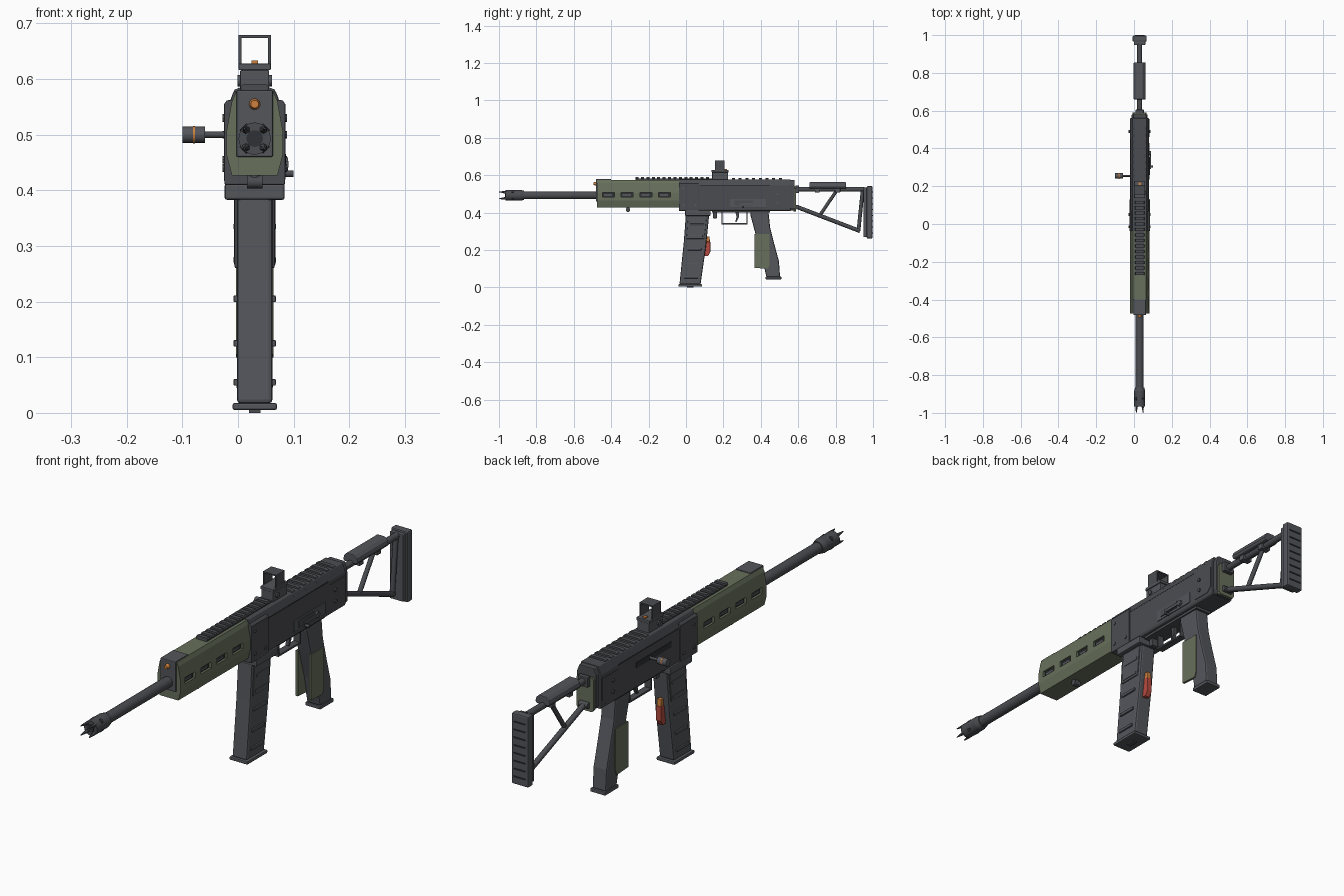
import bpy, bmesh, math
from mathutils import Vector

CX = 0.03  # the body sits off centre because the charging knob sticks out on one side


def colour(name, r, g, b):
    m = bpy.data.materials.new(name)
    m.diffuse_color = (r, g, b, 1)
    return m


METAL = colour("dark_metal", 0.070, 0.073, 0.082)
POLY = colour("grey_polymer", 0.088, 0.092, 0.105)
GREEN = colour("olive_green", 0.135, 0.160, 0.105)
ORANGE = colour("orange", 0.62, 0.22, 0.05)
RED = colour("red", 0.46, 0.07, 0.05)
BLACK = colour("near_black", 0.03, 0.031, 0.035)


def finish(name, bm, mat, bevel=0.0, smooth=False):
    bmesh.ops.recalc_face_normals(bm, faces=bm.faces[:])
    me = bpy.data.meshes.new(name)
    bm.to_mesh(me)
    bm.free()
    me.materials.append(mat)
    if smooth:
        for p in me.polygons:
            p.use_smooth = True
        me.set_sharp_from_angle(angle=math.radians(40))
    ob = bpy.data.objects.new(name, me)
    ob.location.x = CX
    bpy.context.collection.objects.link(ob)
    if bevel:
        b = ob.modifiers.new("bevel", 'BEVEL')
        b.width, b.segments, b.limit_method = bevel, 2, 'ANGLE'
        b.angle_limit = math.radians(40)
    return ob


def extrude(name, mat, pts, step, bevel=0.0):
    bm = bmesh.new()
    face = bm.faces.new([bm.verts.new(p) for p in pts])
    out = bmesh.ops.extrude_face_region(bm, geom=[face])
    bmesh.ops.translate(bm, vec=step, verts=[v for v in out["geom"] if isinstance(v, bmesh.types.BMVert)])
    return finish(name, bm, mat, bevel)


def side(name, mat, pts, x0, x1, bevel=0.0):
    """Profile in (y, z) pulled along x."""
    return extrude(name, mat, [(x0, y, z) for y, z in pts], (x1 - x0, 0, 0), bevel)


def section(name, mat, half, y0, y1, bevel=0.0):
    """Right half of an (x, z) cross-section, mirrored and pulled along y."""
    pts = half + [(-x, z) for x, z in reversed(half)]
    return extrude(name, mat, [(x, y0, z) for x, z in pts], (0, y1 - y0, 0), bevel)


def box(name, mat, x, y, z, bevel=0.0):
    return side(name, mat, [(y[0], z[0]), (y[1], z[0]), (y[1], z[1]), (y[0], z[1])], x[0], x[1], bevel)


def rod(name, mat, p0, p1, r, n=16, r2=None):
    p0, p1 = Vector(p0), Vector(p1)
    d = p1 - p0
    bm = bmesh.new()
    bmesh.ops.create_cone(bm, cap_ends=True, segments=n, radius1=r, radius2=r if r2 is None else r2, depth=d.length)
    bmesh.ops.rotate(bm, verts=bm.verts, matrix=d.to_track_quat('Z', 'Y').to_matrix())
    bmesh.ops.translate(bm, vec=(p0 + p1) / 2, verts=bm.verts)
    return finish(name, bm, mat, smooth=True)


# Barrel and pronged muzzle
BZ = 0.493
rod("barrel", METAL, (0, -0.46, BZ), (0, -0.88, BZ), 0.021, 20)
rod("muzzle_collar", METAL, (0, -0.865, BZ), (0, -0.885, BZ), 0.024, 20, 0.029)
rod("muzzle_body", METAL, (0, -0.885, BZ), (0, -0.965, BZ), 0.029, 20)
rod("muzzle_bore", BLACK, (0, -0.96, BZ), (0, -0.967, BZ), 0.015, 16)
for i in range(4):
    a = math.pi / 4 + i * math.pi / 2
    c, s = math.cos(a), math.sin(a)
    rod("muzzle_prong", METAL, (0.022 * c, -0.96, BZ + 0.022 * s), (0.026 * c, -1.0, BZ + 0.026 * s), 0.008, 6, 0.002)
    rod("muzzle_port", BLACK, (0.02 * c, -0.925, BZ + 0.02 * s), (0.030 * c, -0.925, BZ + 0.030 * s), 0.009, 10)

# Handguard with slots cut into both sides
guard = section("handguard", GREEN, [(0.041, 0.427), (0.051, 0.465), (0.051, 0.505), (0.041, 0.560), (0.034, 0.576)],
                -0.475, -0.035)
bm = bmesh.new()
slots = [-0.415, -0.315, -0.215, -0.115]
for y in slots:
    for sx in (-1, 1):
        cube = bmesh.ops.create_cube(bm, size=1)["verts"]
        bmesh.ops.scale(bm, vec=(0.03, 0.064, 0.024), verts=cube)
        bmesh.ops.translate(bm, vec=(sx * 0.055, y, 0.497), verts=cube)
        box("slot_insert", BLACK, sorted((sx * 0.039, sx * 0.042)), (y - 0.032, y + 0.032), (0.485, 0.509))
        box("slot_bar", POLY, sorted((sx * 0.040, sx * 0.046)), (y - 0.024, y + 0.020), (0.490, 0.500))
cutter = finish("slot_cutter", bm, GREEN)
cutter.hide_render = True
cutter.hide_viewport = True
cut = guard.modifiers.new("slots", 'BOOLEAN')
cut.operation, cut.object, cut.solver = 'DIFFERENCE', cutter, 'EXACT'
box("front_block", POLY, (-0.033, 0.033), (-0.482, -0.40), (0.46, 0.580), 0.003)
rod("gas_plug", ORANGE, (0, -0.478, 0.555), (0, -0.495, 0.555), 0.011, 16, 0.007)
rod("sling_stud", METAL, (0, -0.31, 0.43), (0, -0.31, 0.405), 0.009, 12)
rod("sling_button", METAL, (-0.014, -0.31, 0.415), (0.014, -0.31, 0.415), 0.012, 12)

# Receiver
section("receiver", METAL, [(0.046, 0.410), (0.050, 0.418), (0.050, 0.545), (0.038, 0.578)], -0.035, 0.56, 0.003)
section("front_trunnion", METAL, [(0.054, 0.410), (0.055, 0.420), (0.055, 0.555), (0.050, 0.562)], -0.038, 0.07, 0.002)
side("rear_trunnion", METAL, [(0.46, 0.425), (0.535, 0.425), (0.555, 0.445), (0.555, 0.53), (0.46, 0.53)], -0.052, 0.052)
section("rear_cap", METAL, [(0.034, 0.412), (0.042, 0.425), (0.042, 0.55), (0.032, 0.575)], 0.555, 0.58, 0.003)
section("rear_plate", GREEN, [(0.030, 0.405), (0.037, 0.415), (0.037, 0.53), (0.030, 0.54)], 0.576, 0.589)
for sx in (-1, 1):
    for y, z in ((-0.015, 0.44), (0.05, 0.44), (-0.015, 0.53), (0.49, 0.455), (0.49, 0.50)):
        rod("rivet", POLY, (sx * 0.05, y, z), (sx * 0.058, y, z), 0.007, 8)
    box("receiver_seam", BLACK, sorted((sx * 0.049, sx * 0.0505)), (0.075, 0.45), (0.543, 0.547))

# Right side port, selector and levers
box("port_frame", POLY, (0.045, 0.053), (0.235, 0.43), (0.428, 0.474), 0.002)
box("port_cover", METAL, (0.05, 0.056), (0.26, 0.355), (0.438, 0.466), 0.001)
rod("selector_pivot", POLY, (0.045, 0.375, 0.447), (0.060, 0.375, 0.447), 0.012, 12)
box("selector_lever", POLY, (0.056, 0.061), (0.29, 0.38), (0.441, 0.453))
rod("side_catch", METAL, (0.045, 0.305, 0.430), (0.070, 0.305, 0.430), 0.006, 10)

# Charging handle on the left side
box("bolt_slot", BLACK, (-0.0515, -0.045), (0.12, 0.34), (0.49, 0.512))
rod("charging_rod", METAL, (-0.04, 0.255, 0.50), (-0.095, 0.255, 0.50), 0.0055, 12)
rod("charging_knob", POLY, (-0.089, 0.255, 0.50), (-0.130, 0.255, 0.50), 0.0145, 20)
rod("knob_ring", ORANGE, (-0.107, 0.255, 0.50), (-0.111, 0.255, 0.50), 0.0155, 20)

# Top rail teeth and cover ribs
box("rail_base", METAL, (-0.022, 0.022), (-0.27, 0.14), (0.570, 0.582))
for i in range(14):
    y = -0.27 + i * 0.029
    section("rail_tooth", METAL, [(0.022, 0.580), (0.026, 0.584), (0.022, 0.590)], y, y + 0.016)
for i in range(8):
    y = 0.245 + i * 0.036
    section("cover_rib", METAL, [(0.043, 0.565), (0.036, 0.581), (0.026, 0.585)], y, y + 0.016)

# Square frame sight
box("sight_clamp", POLY, (-0.026, 0.026), (0.14, 0.225), (0.575, 0.616), 0.002)
box("sight_deck", POLY, (-0.029, 0.029), (0.137, 0.228), (0.616, 0.628), 0.002)
for sx in (-1, 1):
    box("sight_wall", METAL, sorted((sx * 0.024, sx * 0.029)), (0.155, 0.207), (0.626, 0.679))
    rod("sight_screw", POLY, (sx * 0.022, 0.165, 0.597), (sx * 0.031, 0.165, 0.597), 0.010, 10)
box("sight_roof", METAL, (-0.029, 0.029), (0.155, 0.207), (0.674, 0.679))
box("sight_lamp", ORANGE, (-0.006, 0.006), (0.205, 0.220), (0.627, 0.633))

# Magazine with ribs, collar and floor plate
box("magazine_collar", POLY, (-0.054, 0.054), (-0.005, 0.132), (0.383, 0.412), 0.004)
side("magazine", POLY, [(0.0, 0.40), (-0.012, 0.24), (-0.035, 0.017), (0.078, 0.017), (0.107, 0.22), (0.125, 0.40)],
     -0.032, 0.032, 0.007)
side("magazine_sleeve", POLY, [(0.012, 0.39), (0.002, 0.26), (0.098, 0.26), (0.112, 0.39)], -0.036, 0.036, 0.003)
for z in (0.055, 0.125, 0.205, 0.275, 0.335):
    y = 0.02 + 0.115 * z
    box("magazine_rib", POLY, (-0.038, 0.038), (y - 0.038, y + 0.038), (z - 0.006, z + 0.006), 0.002)
box("floor_plate", POLY, (-0.040, 0.040), (-0.041, 0.086), (0.005, 0.018), 0.004)
box("floor_button", METAL, (-0.010, 0.010), (0.005, 0.04), (0.0, 0.008))

# Coloured tab on the back of the magazine
side("tab_body", RED, [(0.09, 0.17), (0.118, 0.168), (0.130, 0.19), (0.130, 0.245), (0.10, 0.245)], -0.011, 0.011, 0.002)
side("tab_tip", ORANGE, [(0.10, 0.243), (0.128, 0.243), (0.126, 0.272), (0.104, 0.272)], -0.009, 0.009, 0.002)

# Trigger and guard
box("guard_floor", METAL, (-0.014, 0.014), (0.19, 0.33), (0.338, 0.345))
for y in (0.19, 0.324):
    box("guard_post", METAL, (-0.014, 0.014), (y, y + 0.006), (0.34, 0.415))
side("trigger", METAL, [(0.262, 0.415), (0.285, 0.415), (0.283, 0.375), (0.270, 0.350), (0.264, 0.352), (0.270, 0.378)],
     -0.007, 0.007)
box("magazine_release", METAL, (-0.016, 0.016), (0.145, 0.165), (0.37, 0.412), 0.002)
box("trigger_housing", METAL, (-0.035, 0.035), (0.14, 0.45), (0.400, 0.414))

# Pistol grip with green side panels
side("grip", POLY, [(0.345, 0.412), (0.345, 0.385), (0.372, 0.285), (0.405, 0.17), (0.43, 0.055), (0.503, 0.055),
                    (0.497, 0.14), (0.470, 0.24), (0.450, 0.32), (0.440, 0.412)], -0.030, 0.030, 0.007)
for sx in (-1, 1):
    side("grip_panel", GREEN, [(0.366, 0.285), (0.366, 0.105), (0.438, 0.10), (0.446, 0.12), (0.446, 0.285)],
         sx * 0.024, sx * 0.034)
box("grip_cap", POLY, (-0.033, 0.033), (0.425, 0.510), (0.044, 0.058), 0.003)

# Open triangular stock
rod("stock_tube", METAL, (0, 0.575, 0.525), (0, 0.955, 0.525), 0.013, 16)
box("stock_hinge", METAL, (-0.022, 0.022), (0.585, 0.605), (0.505, 0.545), 0.003)
rod("stock_lower_strut", METAL, (0, 0.59, 0.432), (0, 0.93, 0.302), 0.011, 12)
rod("stock_brace", METAL, (0, 0.81, 0.525), (0, 0.715, 0.385), 0.009, 12)
rod("stock_upright", METAL, (0, 0.945, 0.525), (0, 0.922, 0.302), 0.010, 12)
rod("strut_pivot", METAL, (-0.02, 0.593, 0.43), (0.02, 0.593, 0.43), 0.012, 12)
section("cheek_rest", POLY, [(0.028, 0.528), (0.032, 0.537), (0.028, 0.552), (0.016, 0.563)], 0.66, 0.855, 0.003)
for y in (0.69, 0.80):
    box("cheek_clamp", POLY, (-0.020, 0.020), (y, y + 0.025), (0.508, 0.535), 0.002)
box("butt_plate", POLY, (-0.030, 0.030), (0.948, 0.968), (0.27, 0.535), 0.003)
box("butt_pad", POLY, (-0.037, 0.037), (0.966, 0.997), (0.262, 0.542), 0.005)
for i in range(8):
    z = 0.29 + i * 0.031
    box("pad_groove", BLACK, (-0.026, 0.026), (0.99, 1.0), (z, z + 0.005))
